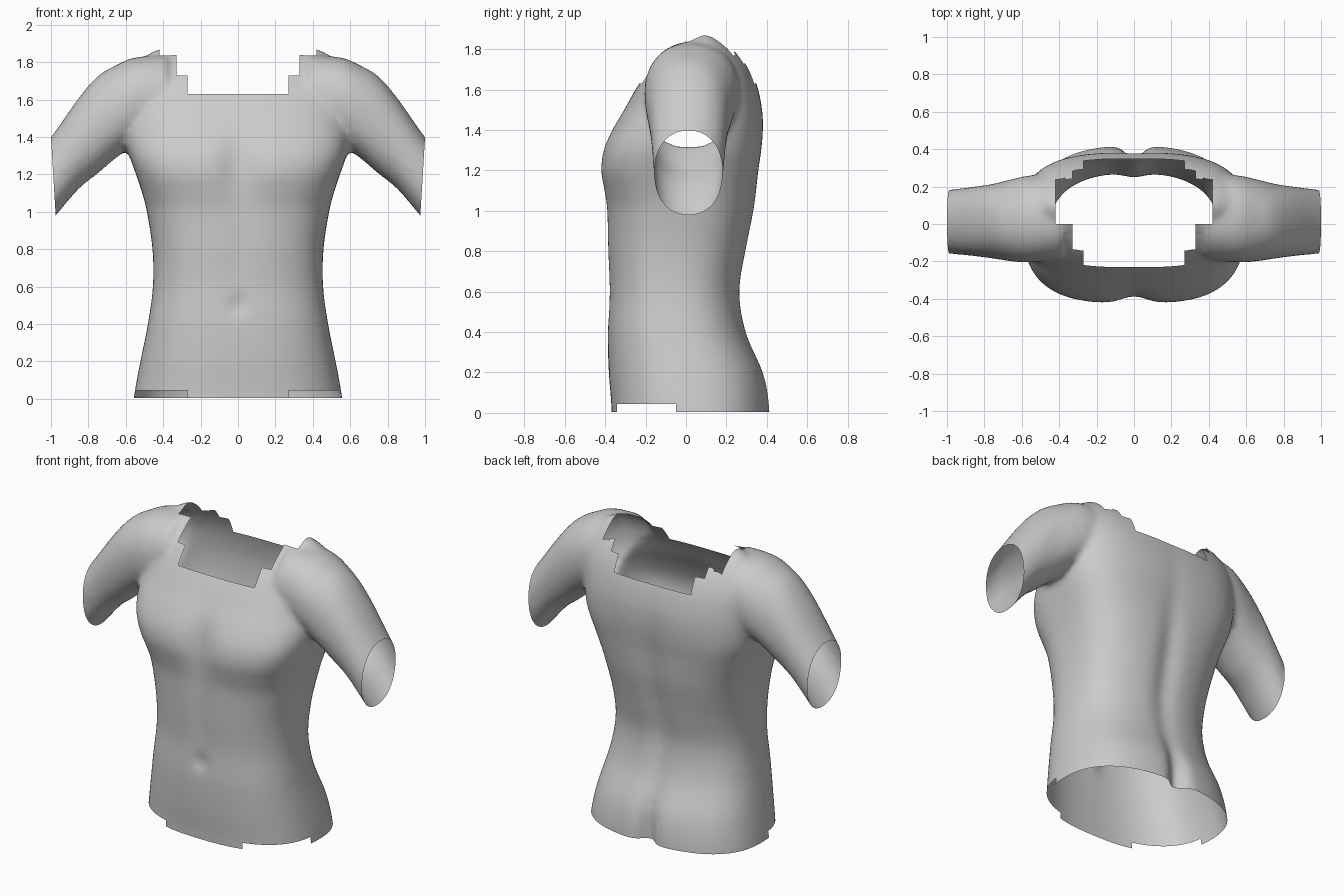
import bpy, bmesh
from math import cos, sin, pi, exp
from mathutils import Vector

if "Cube" in bpy.data.objects:
    bpy.data.objects.remove(bpy.data.objects["Cube"])


def smooth_rows(rows, steps):
    """Catmull-Rom interpolation between section rows."""
    out = []
    for i in range(len(rows) - 1):
        a, b = rows[max(i - 1, 0)], rows[i]
        c, d = rows[i + 1], rows[min(i + 2, len(rows) - 1)]
        for k in range(steps):
            t = k / steps
            out.append([0.5 * (2 * q + (r - p) * t + (2 * p - 5 * q + 4 * r - s) * t * t
                               + (3 * q - p - 3 * r + s) * t ** 3)
                        for p, q, r, s in zip(a, b, c, d)])
    out.append(list(rows[-1]))
    return out


def oval(n, count=96):
    """Unit superellipse points."""
    pts = []
    for i in range(count):
        c, s = cos(2 * pi * i / count), sin(2 * pi * i / count)
        f = (abs(c) ** n + abs(s) ** n) ** (-1 / n)
        pts.append((c * f, s * f))
    return pts


def loft(bm, rings):
    loops = [[bm.verts.new(p) for p in ring] for ring in rings]
    n = len(loops[0])
    faces = [bm.faces.new(loops[0][::-1]), bm.faces.new(loops[-1])]
    for a, b in zip(loops, loops[1:]):
        for i in range(n):
            j = (i + 1) % n
            faces.append(bm.faces.new((a[i], a[j], b[j], b[i])))
    bmesh.ops.recalc_face_normals(bm, faces=faces)


def bump(v, centre, width):
    return exp(-((v - centre) / width) ** 2)


# Trunk sections: height, half width, front y, back y, squareness
trunk = [
    (-0.10, .57, -.365, .42, 2.5), (0.05, .55, -.370, .415, 2.5),
    (0.20, .522, -.382, .385, 2.5), (0.40, .482, -.388, .300, 2.5),
    (0.60, .455, -.380, .270, 2.5), (0.80, .457, -.388, .300, 2.6),
    (1.00, .487, -.393, .338, 2.8), (1.10, .512, -.408, .350, 3.0),
    (1.20, .545, -.424, .360, 3.2), (1.30, .580, -.411, .374, 3.2),
    (1.40, .600, -.368, .382, 3.0), (1.50, .600, -.308, .378, 2.9),
    (1.62, .600, -.238, .353, 2.8), (1.72, .570, -.165, .312, 2.7),
    (1.80, .530, -.080, .255, 2.5), (1.86, .450, .010, .180, 2.3),
    (1.885, .36, .060, .130, 2.2)]

# Arm sections: x, bottom z, top z, front y, back y
arm = [
    (0.38, 1.36, 1.84, -.19, .27), (0.55, 1.35, 1.825, -.205, .26),
    (0.65, 1.29, 1.785, -.200, .24), (0.75, 1.205, 1.725, -.185, .215),
    (0.85, 1.125, 1.610, -.172, .20), (0.97, 0.985, 1.440, -.160, .185),
    (1.08, 0.850, 1.290, -.150, .17)]

bm = bmesh.new()

# Trunk with breastbone, spine, seat cleft and navel
rings = []
for z, w, yf, yb, n in smooth_rows(trunk, 5):
    ring = []
    for u, v in oval(n):
        x = u * w
        y = (yf + yb) / 2 + v * (yb - yf) / 2
        if v < 0:
            y += abs(v) * (.040 * bump(z, 1.25, .17) * bump(x, 0, .09)
                           + .010 * bump(z, .85, .3) * bump(x, 0, .06)
                           + .025 * bump(z, .5, .04) * bump(x, 0, .04))
        else:
            y -= v * (.075 * bump(z, -.05, .30) * bump(x, 0, .055)
                      + .028 * bump(z, .85, .45) * bump(x, 0, .07))
        ring.append((x, y, z))
    rings.append(ring)
loft(bm, rings)

# Both upper arms
for side in (-1, 1):
    loft(bm, [[(side * x, (yf + yb) / 2 + u * (yb - yf) / 2,
                (lo + hi) / 2 + v * (hi - lo) / 2) for u, v in oval(2.2)]
              for x, lo, hi, yf, yb in smooth_rows(arm, 4)])

mesh = bpy.data.meshes.new("torso_shell")
bm.to_mesh(mesh)
bm.free()
torso = bpy.data.objects.new("torso_shell", mesh)
bpy.context.collection.objects.link(torso)

# Fuse trunk and arms, soften the joins
remesh = torso.modifiers.new("fuse", 'REMESH')
remesh.mode = 'VOXEL'
remesh.voxel_size = 0.018
soften = torso.modifiers.new("soften", 'SMOOTH')
soften.factor = 0.5
soften.iterations = 8
deps = bpy.context.evaluated_depsgraph_get()
fused = bpy.data.meshes.new_from_object(torso.evaluated_get(deps))
torso.modifiers.clear()

bm = bmesh.new()
bm.from_mesh(fused)


def slice_at(co, no, clear=False):
    geom = bm.verts[:] + bm.edges[:] + bm.faces[:]
    bmesh.ops.bisect_plane(bm, geom=geom, dist=1e-5, plane_co=Vector(co),
                           plane_no=Vector(no), clear_outer=clear)


# Open the sleeve ends and the hem
for side in (-1, 1):
    slice_at((side * 1.0, 0, 1.4), (side, 0, -.06), True)
slice_at((0, 0, 0.005), (0, 0, -1), True)

# Clean cut lines for the neckline and stepped hem
for x in (.27, .33, .42):
    slice_at((x, 0, 0), (1, 0, 0))
    slice_at((-x, 0, 0), (1, 0, 0))
for z in (.045, 1.63, 1.73):
    slice_at((0, 0, z), (0, 0, 1))
for y in (-.05, 0):
    slice_at((0, y, 0), (0, 1, 0))


def is_open(c):
    x = abs(c.x)
    neck = (c.z > 1.63 and x < .27) or (c.z > 1.73 and x < .33) \
        or (c.z > 1.73 and x < .42 and 0 < c.y < .24)
    hem = c.z < .045 and c.y < -.05 and x > .27
    return neck or hem


gone = [f for f in bm.faces if is_open(f.calc_center_median())]
bmesh.ops.delete(bm, geom=gone, context='FACES')
for f in bm.faces:
    f.smooth = True
bm.to_mesh(fused)
bm.free()
torso.data = fused
fused.name = "torso_shell"
bpy.data.meshes.remove(mesh)
